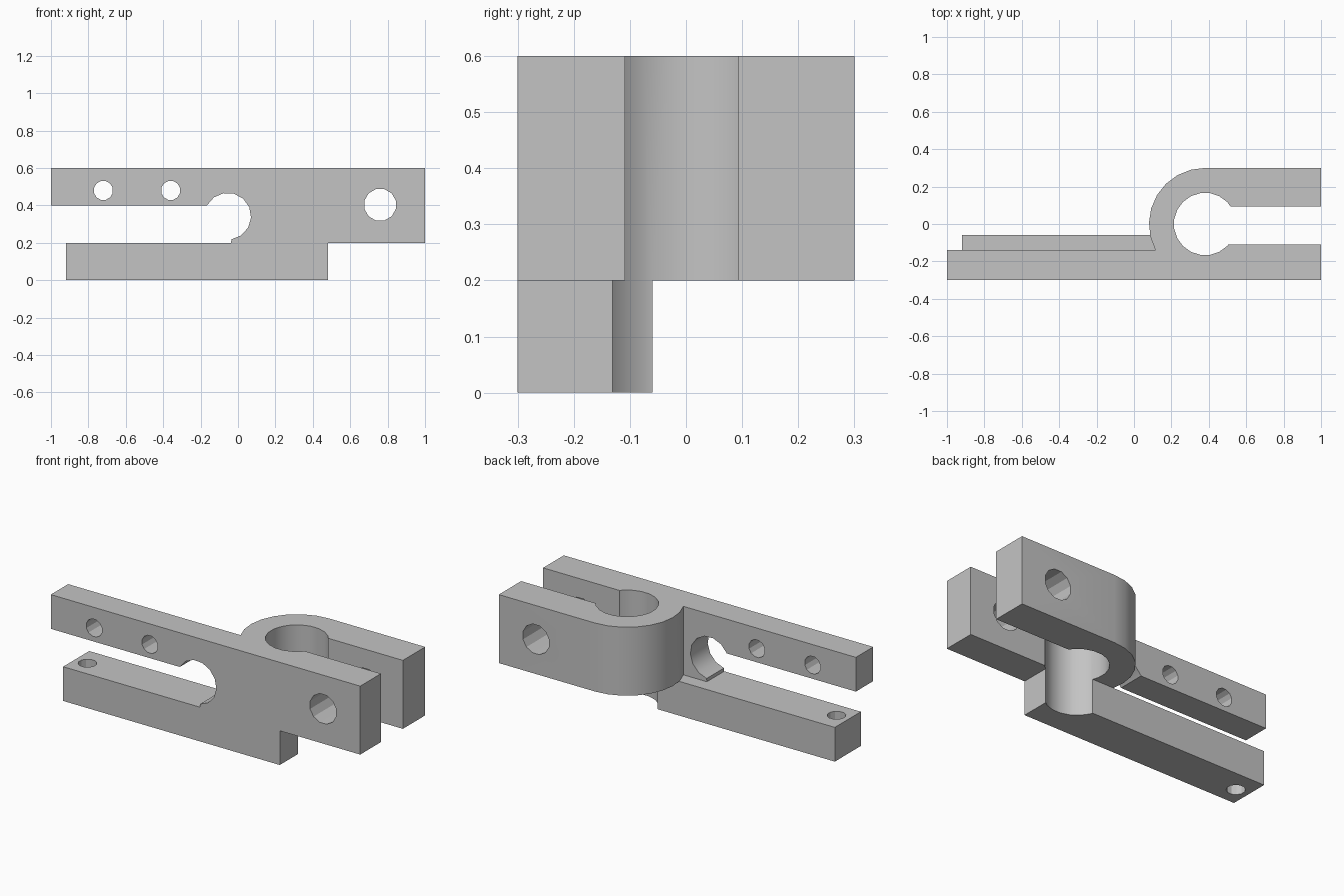
import bpy
import bmesh
from math import radians, cos, sin, pi
from mathutils import Vector

cube = bpy.data.objects.get("Cube")
if cube:
    bpy.data.objects.remove(cube, do_unlink=True)

steel = bpy.data.materials.new("grey_steel")
steel.use_nodes = True
colour = (0.55, 0.55, 0.55, 1)
steel.diffuse_color = colour
steel.node_tree.nodes["Principled BSDF"].inputs["Base Color"].default_value = colour


def arc(cx, cy, r, start, end, steps):
    angles = [radians(start + (end - start) * i / steps) for i in range(steps + 1)]
    return [(cx + r * cos(a), cy + r * sin(a)) for a in angles]


def circle(cx, cy, r, sides):
    return arc(cx, cy, r, 180 / sides, 360 + 180 / sides, sides)[:-1]


def prism(name, outline, low, high, axis):
    """Extrude an outline along z (outline in x, y) or along y (outline in x, z)."""
    bm = bmesh.new()
    points = [(u, v, low) if axis == "z" else (u, low, v) for u, v in outline]
    face = bm.faces.new([bm.verts.new(p) for p in points])
    step = Vector((0, 0, high - low)) if axis == "z" else Vector((0, high - low, 0))
    new = bmesh.ops.extrude_face_region(bm, geom=[face])["geom"]
    bmesh.ops.translate(bm, verts=[g for g in new if isinstance(g, bmesh.types.BMVert)], vec=step)
    bmesh.ops.recalc_face_normals(bm, faces=bm.faces)
    mesh = bpy.data.meshes.new(name)
    bm.to_mesh(mesh)
    bm.free()
    mesh.materials.append(steel)
    obj = bpy.data.objects.new(name, mesh)
    bpy.context.collection.objects.link(obj)
    return obj


def combine(target, other, operation):
    bpy.context.view_layer.objects.active = target
    mod = target.modifiers.new(operation, "BOOLEAN")
    mod.operation, mod.solver, mod.object = operation, "EXACT", other
    bpy.ops.object.modifier_apply(modifier=mod.name)
    bpy.data.objects.remove(other, do_unlink=True)


def rect(x0, x1, y0, y1):
    return [(x0, y0), (x1, y0), (x1, y1), (x0, y1)]


# Front plate with the two arms and the keyhole gap between them
outline = [(-1, 0.4), (-1, 0.6), (1, 0.6), (1, 0.2), (0.48, 0.2), (0.48, 0),
           (-0.92, 0), (-0.92, 0.2), (-0.037, 0.2)]
outline += arc(-0.055, 0.342, 0.125, -81, 152, 9)
outline += [(-0.18, 0.4)]
bracket = prism("clamp_bracket", outline, -0.3, -0.14, "y")

# Deeper lower arm
combine(bracket, prism("lower_arm", rect(-0.92, 0.48, -0.22, -0.06), 0, 0.2, "z"), "UNION")

# Rounded clamp body
body = [(1, -0.22), (1, 0.3)] + arc(0.38, 0, 0.3, 90, 208, 8) + [(0.115, -0.22)]
combine(bracket, prism("clamp_body", body, 0.2, 0.6, "z"), "UNION")

# Bore and clamp slot
combine(bracket, prism("bore", circle(0.38, 0, 0.167, 20), -0.1, 0.7, "z"), "DIFFERENCE")
combine(bracket, prism("slot", rect(0.42, 1.1, -0.109, 0.094), 0.1, 0.7, "z"), "DIFFERENCE")

# Cross holes through the upper arm and the clamp jaws
for x, z, r in [(-0.72, 0.48, 0.052), (-0.36, 0.48, 0.052), (0.76, 0.403, 0.087)]:
    combine(bracket, prism("cross_hole", circle(x, z, r, 12), -0.4, 0.4, "y"), "DIFFERENCE")

# Upright hole at the end of the lower arm
combine(bracket, prism("upright_hole", circle(-0.84, -0.19, 0.05, 12), -0.1, 0.3, "z"), "DIFFERENCE")

bpy.ops.object.select_all(action="DESELECT")
bracket.select_set(True)
bpy.context.view_layer.objects.active = bracket
bpy.ops.object.shade_smooth_by_angle(angle=radians(28))
